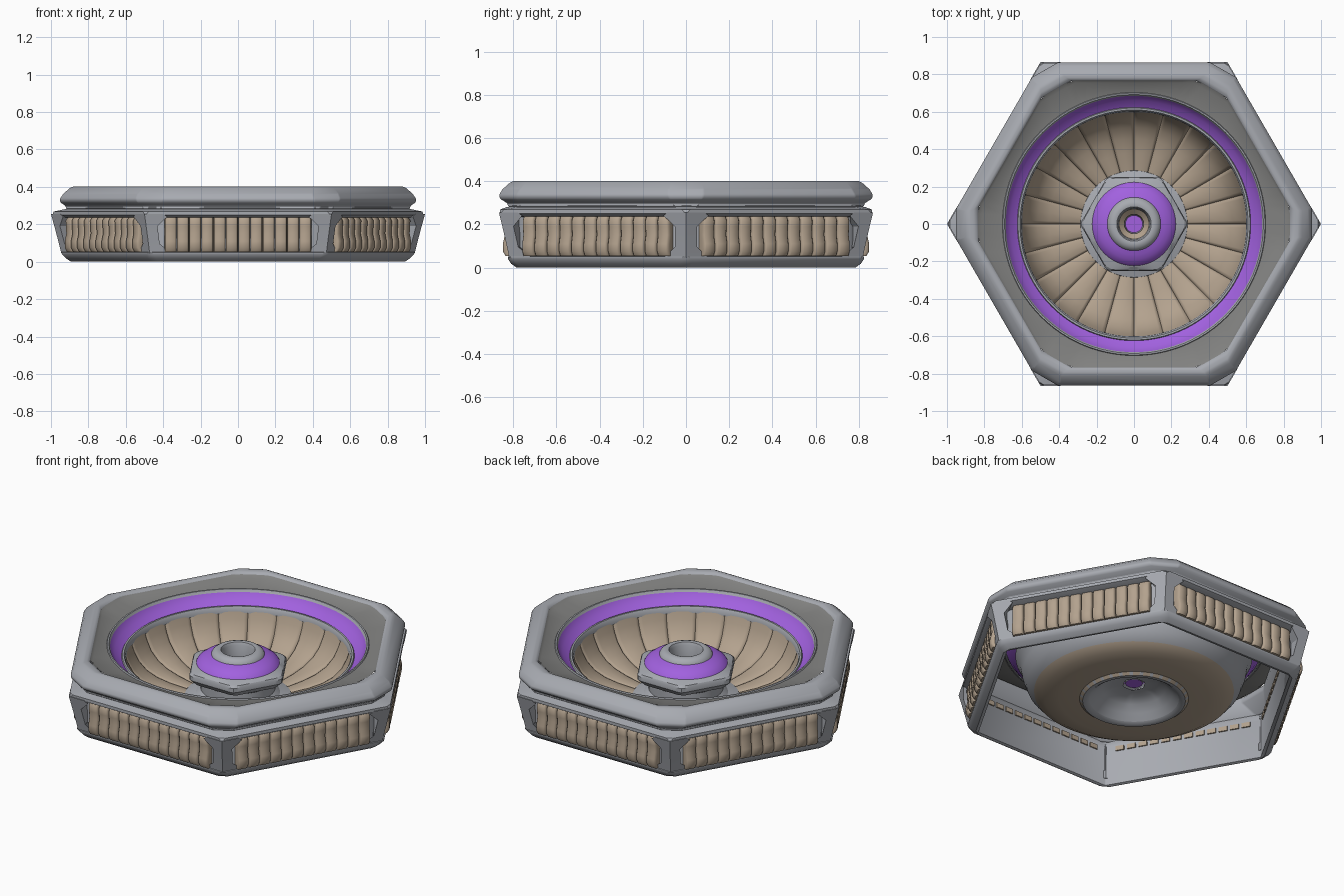
import bpy, bmesh, math
from mathutils import Vector

if "Cube" in bpy.data.objects:
    bpy.data.objects.remove(bpy.data.objects["Cube"])

def material(name, rgb):
    m = bpy.data.materials.new(name)
    m.diffuse_color = (*rgb, 1)
    m.use_nodes = True
    m.node_tree.nodes["Principled BSDF"].inputs["Base Color"].default_value = m.diffuse_color
    return m

GREY = material("steel_grey", (0.39, 0.405, 0.44))
DARK = material("dark_grey", (0.22, 0.22, 0.215))
TAN = material("tan", (0.45, 0.36, 0.27))
PURPLE = material("purple", (0.36, 0.12, 0.74))
S3 = math.sqrt(3)

def circle(r, z, n=96):
    return [(r * math.cos(2 * math.pi * j / n), r * math.sin(2 * math.pi * j / n), z) for j in range(n)]

def hex12(a, c, z):
    """Hexagon of apothem a, its corners cut at distance c."""
    c = min(c, 2 * a / S3 - 0.002)
    h = (2 * a / S3 - c) * S3
    pts = []
    for k in range(6):
        t = k * math.pi / 3
        for s in (-h, h):
            pts.append((c * math.cos(t) - s * math.sin(t), c * math.sin(t) + s * math.cos(t), z))
    return pts

def hex_polar(a, c, z, n=96):
    """Same outline sampled by angle, so it can blend into a circle."""
    pts = []
    for j in range(n):
        t = 2 * math.pi * j / n
        d = (t + math.pi / 6) % (math.pi / 3) - math.pi / 6
        r = min(c / math.cos(d), a / math.cos(math.pi / 6 - abs(d)))
        pts.append((r * math.cos(t), r * math.sin(t), z))
    return pts

def add_loft(bm, rings, loop=False, caps=False, mat=None):
    vs = [[bm.verts.new(p) for p in r] for r in rings]
    n = len(vs[0])
    for i in range(len(vs) if loop else len(vs) - 1):
        a, b = vs[i], vs[(i + 1) % len(vs)]
        for j in range(n):
            k = (j + 1) % n
            f = bm.faces.new((a[j], a[k], b[k], b[j]))
            if mat:
                f.material_index = mat(i, j)
    if caps:
        bm.faces.new(vs[0][::-1])
        bm.faces.new(vs[-1])

def finish(bm, name, mats, recalc=False, angle=35, bevel=0):
    if recalc:
        bmesh.ops.recalc_face_normals(bm, faces=bm.faces[:])
    me = bpy.data.meshes.new(name)
    bm.to_mesh(me)
    bm.free()
    for m in mats:
        me.materials.append(m)
    ob = bpy.data.objects.new(name, me)
    bpy.context.collection.objects.link(ob)
    bpy.ops.object.select_all(action='DESELECT')
    ob.select_set(True)
    bpy.context.view_layer.objects.active = ob
    bpy.ops.object.shade_smooth_by_angle(angle=math.radians(angle))
    if bevel:
        b = ob.modifiers.new("bevel", 'BEVEL')
        b.width, b.segments, b.limit_method = bevel, 2, 'ANGLE'
        b.angle_limit = math.radians(25)
    return ob

def loft(name, rings, mats, loop=False, caps=False, mat=None, **kw):
    bm = bmesh.new()
    add_loft(bm, rings, loop, caps, mat)
    return finish(bm, name, mats, recalc=loop or caps, **kw)

# lower frame with recessed side windows
loft("lower_frame", [hex12(*p) for p in [
    (.768, 1, .004), (.785, .892, 0), (.81, .92, .018), (.825, .94, .04), (.825, .945, .05), (.80, .90, .054),
    (.80, .90, .233), (.84, .96, .237), (.862, .994, .25), (.862, .985, .268), (.83, .93, .28),
    (.79, .90, .285), (.768, .88, .25), (.768, 1, .23)]], [GREY], loop=True)

# upper rim
loft("upper_rim", [hex12(*p) for p in [
    (.79, .89, .275), (.825, .92, .283), (.825, .92, .296), (.86, .95, .318), (.866, .953, .335),
    (.85, .935, .362), (.815, .90, .393), (.797, .88, .402), (.777, .85, .40), (.765, .83, .388),
    (.765, .83, .36)]], [GREY], loop=True, angle=40, bevel=.008)

# corner posts, pinched at mid height
bm = bmesh.new()
for k in range(6):
    t = k * math.pi / 3
    u, v = Vector((math.cos(t), math.sin(t), 0)), Vector((-math.sin(t), math.cos(t), 0))
    rings = []
    for R, w, z in [(.945, .12, .046), (.957, .06, .095), (.982, .06, .19), (.996, .12, .24), (1.0, .10, .255)]:
        up = Vector((0, 0, z))
        side = v * (w * S3 / 2)
        rings.append([u * R + up, u * (R - w / 2) + side + up, u * .88 + up, u * (R - w / 2) - side + up])
    add_loft(bm, rings, caps=True)
finish(bm, "corner_posts", [GREY], recalc=True, angle=15)

# padded ribs, twelve on each side, their backs poking through the inner wall as small teeth
bm = bmesh.new()
RIB = [(.79, .053), (.835, .053), (.848, .075), (.848, .11), (.839, .15), (.842, .19),
       (.843, .22), (.832, .236), (.762, .232), (.762, .205), (.79, .2)]
for k in range(6):
    t = math.pi / 6 + k * math.pi / 3
    u, v = Vector((math.cos(t), math.sin(t), 0)), Vector((-math.sin(t), math.cos(t), 0))
    for i in range(12):
        mid = (i - 5.5) * .0655
        rings = []
        for s, d in [(-.0315, .02), (-.029, .007), (-.022, 0), (.022, 0), (.029, .007), (.0315, .02)]:
            rings.append([u * (a - (d if a > .8 else 0)) + v * (mid + s * (1 if a > .77 else .75))
                          + Vector((0, 0, z)) for a, z in RIB])
        add_loft(bm, rings, caps=True)
finish(bm, "side_ribs", [TAN], recalc=True, angle=50)

# shallow deck from the hexagon to the round opening
loft("deck", [hex_polar(.768, .834, .39), hex_polar(.755, .812, .378), circle(.70, .364)], [DARK])

# round bezel: grey lip, purple band, grey lip
BEZEL = [(.705, .362), (.70, .371), (.692, .37), (.685, .355), (.66, .322), (.624, .298),
         (.62, .306), (.61, .306), (.602, .292), (.60, .27)]
loft("bezel", [circle(*p) for p in BEZEL], [GREY, PURPLE], mat=lambda i, j: int(i in (3, 4)))

# petalled bowl, 24 petals with grooves between
OFFS = [(0, 1), (.04, .4), (.13, .1), (.5, 0), (.87, .1), (.96, .4)]
rings = []
for r, z in [(.605, .292), (.588, .24), (.56, .185), (.515, .138), (.455, .105), (.38, .082), (.27, .06)]:
    rings.append([((r + .007 * g) * math.cos(t), (r + .007 * g) * math.sin(t), z - .014 * g) for t, g in
                  [(math.radians(15 * (k + o)), g) for k in range(24) for o, g in OFFS]])
loft("petal_bowl", rings, [TAN], angle=50)

# underside of the bowl, with a ring of small tan ticks round the hole
UNDER = [(.24, .032), (.255, .022), (.275, .022), (.292, .036), (.40, .04), (.48, .052), (.535, .083),
         (.575, .13), (.598, .19), (.61, .25), (.635, .298)]
loft("bowl_underside", [circle(*p) for p in UNDER], [GREY, TAN],
     mat=lambda i, j: int(2 < i < 6 or (i == 2 and j % 3 > 0)))

# hub cavity seen from below
loft("hub_cavity", [hex_polar(.055, .06, .125), hex_polar(.12, .135, .12), circle(.17, .10), circle(.205, .065),
     circle(.24, .032)], [GREY])

# hub stem and hexagonal nut
loft("hub_nut", [circle(.20, .265), circle(.228, .26), hex_polar(.245, .27, .246), hex_polar(.25, .284, .235),
     hex_polar(.25, .284, .21), hex_polar(.225, .25, .18), circle(.20, .165), circle(.20, .11),
     circle(.225, .085), circle(.285, .066), circle(.287, .05)][::-1], [GREY], angle=25)

# hub cap: purple collar, grey dome ring, tan well, purple centre
CAP = [(.225, .258), (.217, .272), (.19, .292), (.165, .303), (.143, .31), (.138, .323), (.122, .334), (.105, .339),
       (.092, .336), (.085, .32), (.08, .25), (.052, .225), (.046, .13), (.001, .13)]
loft("hub_cap", [circle(*p) for p in CAP], [GREY, PURPLE, TAN],
     mat=lambda i, j: 1 if i < 4 or i > 11 else (2 if i == 10 else 0))
